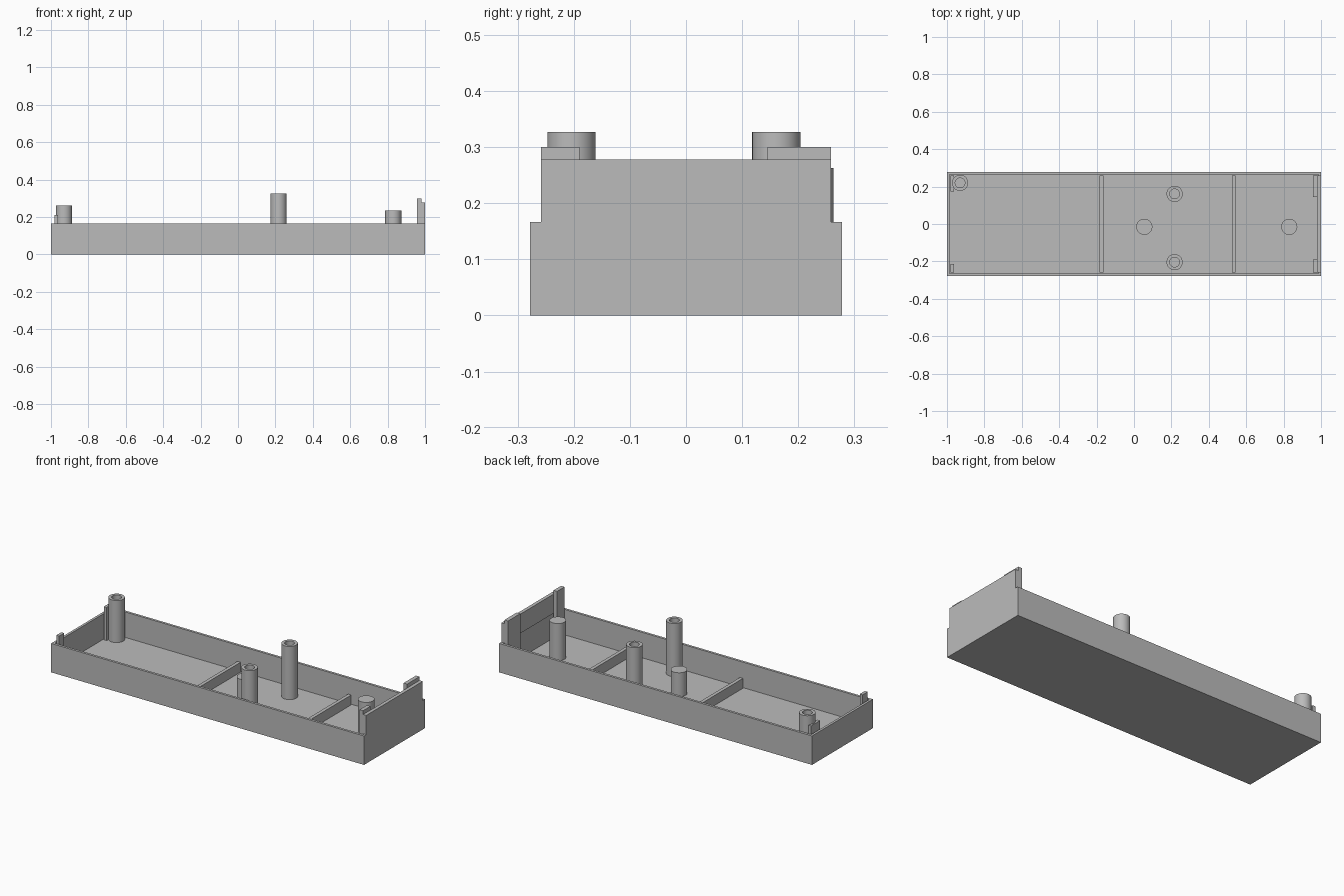
import bpy, bmesh, math

cube = bpy.data.objects.get("Cube")
if cube:
    bpy.data.objects.remove(cube, do_unlink=True)

grey = bpy.data.materials.new("plain_grey")
grey.use_nodes = True
colour = (0.5, 0.5, 0.5, 1)
grey.diffuse_color = colour
grey.node_tree.nodes["Principled BSDF"].inputs["Base Color"].default_value = colour

FLOOR, RIM, WALL = 0.02, 0.167, 0.02
IN_X, IN_Y = 0.98, 0.258


def finish(name, bm, smooth=False):
    bmesh.ops.recalc_face_normals(bm, faces=bm.faces)
    mesh = bpy.data.meshes.new(name)
    bm.to_mesh(mesh)
    bm.free()
    mesh.materials.append(grey)
    obj = bpy.data.objects.new(name, mesh)
    bpy.context.collection.objects.link(obj)
    if smooth:
        bpy.ops.object.select_all(action="DESELECT")
        obj.select_set(True)
        bpy.context.view_layer.objects.active = obj
        bpy.ops.object.shade_smooth_by_angle(angle=math.radians(35))
    return obj


def box_mesh(x, y, z):
    bm = bmesh.new()
    bmesh.ops.create_cube(bm, size=1)
    for v in bm.verts:
        for i, (lo, hi) in enumerate((x, y, z)):
            v.co[i] = hi if v.co[i] > 0 else lo
    return bm


def box(name, x, y, z):
    return finish(name, box_mesh(x, y, z))


def post(name, x, y, top, hole=0.0, radius=0.043):
    # Revolved profile: outer wall, rim and optional bore down to the floor
    profile = [(radius, FLOOR), (radius, top), (hole, top)]
    if hole:
        profile += [(hole, FLOOR + 0.001), (0, FLOOR + 0.001)]
    bm = bmesh.new()
    verts = [bm.verts.new((x + r, y, z)) for r, z in profile]
    edges = [bm.edges.new(pair) for pair in zip(verts, verts[1:])]
    bmesh.ops.spin(bm, geom=verts + edges, cent=(x, y, 0), axis=(0, 0, 1),
                   angle=math.tau, steps=48)
    bmesh.ops.remove_doubles(bm, verts=bm.verts, dist=1e-5)
    return finish(name, bm, smooth=True)


# Open tray: inset the top face and push it down to the floor
bm = box_mesh((-1, 1), (-IN_Y - WALL, IN_Y + WALL), (0, RIM))
top = max(bm.faces, key=lambda f: f.calc_center_median().z)
bmesh.ops.inset_region(bm, faces=[top], thickness=WALL)
pocket = bmesh.ops.extrude_discrete_faces(bm, faces=[top])["faces"][0]
for v in pocket.verts:
    v.co.z = FLOOR
finish("tray", bm)

# Raised panel on one end wall
box("raised_end_wall", (IN_X, 1), (-IN_Y, IN_Y), (RIM, 0.278))

# Upright tabs against the insides of the end walls
box("raised_end_tab_back", (0.957, IN_X), (0.145, IN_Y), (FLOOR, 0.3))
box("raised_end_tab_front", (0.957, IN_X), (-IN_Y, -0.19), (FLOOR, 0.3))
box("low_end_tab_back", (-IN_X, -0.962), (0.175, IN_Y), (FLOOR, 0.212))
box("low_end_tab_front", (-IN_X, -0.962), (-IN_Y, -0.213), (FLOOR, 0.212))

# Low dividers across the floor
for name, x in (("divider_wide_bay", -0.174), ("divider_small_bay", 0.533)):
    box(name, (x - 0.01, x + 0.01), (-IN_Y, IN_Y), (FLOOR, 0.077))

# Hollow screw posts and solid support posts
post("corner_screw_post", -0.93, 0.22, 0.263, hole=0.026)
post("back_screw_post", 0.217, 0.161, 0.327, hole=0.026)
post("front_screw_post", 0.217, -0.204, 0.327, hole=0.026)
post("middle_support_post", 0.055, -0.015, 0.158)
post("end_support_post", 0.83, -0.015, 0.235)
